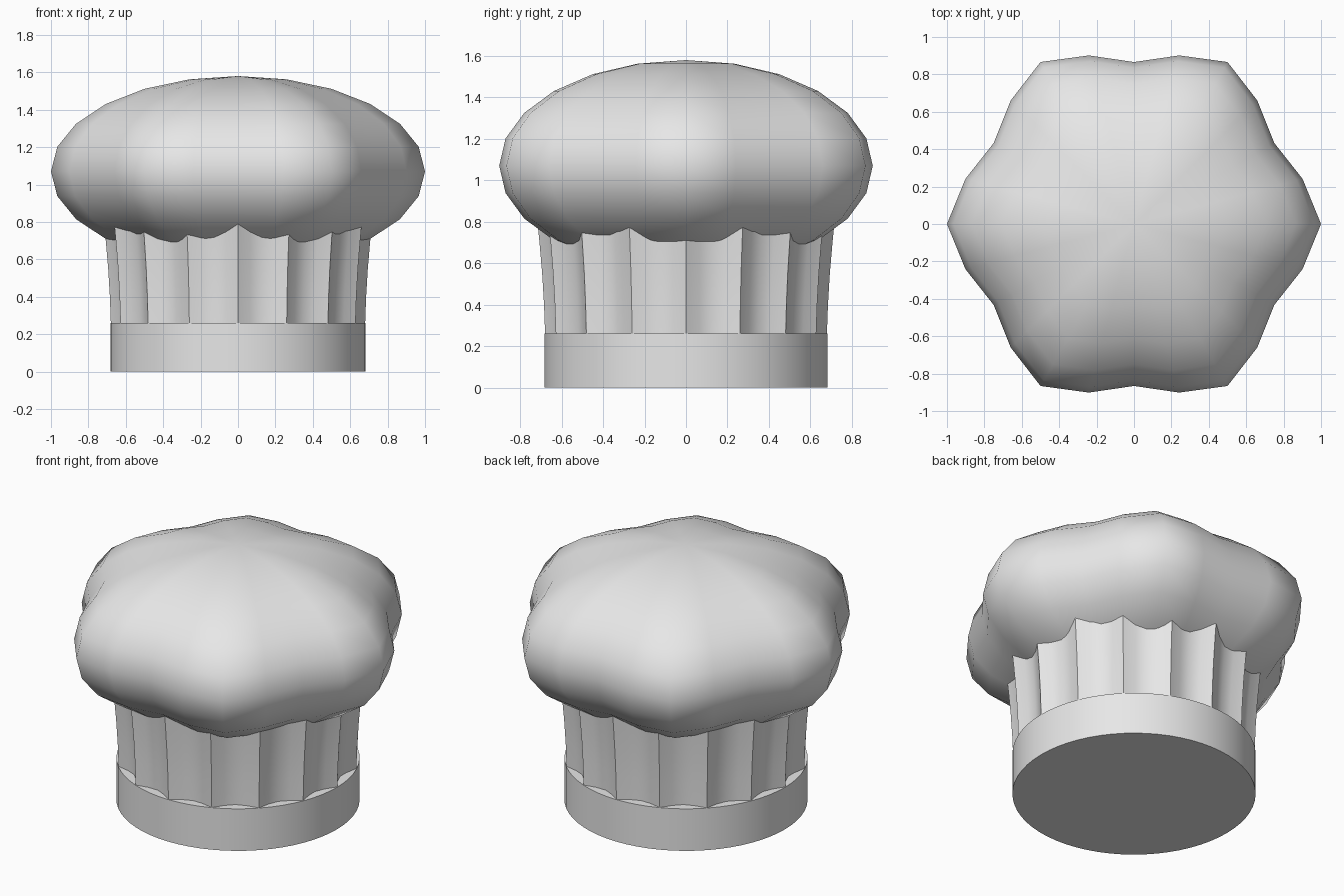
import bpy, bmesh, math

if "Cube" in bpy.data.objects:
    bpy.data.objects.remove(bpy.data.objects["Cube"])

white = bpy.data.materials.new("white_cloth")
white.diffuse_color = (0.8, 0.8, 0.8, 1)
white.use_nodes = True
white.node_tree.nodes["Principled BSDF"].inputs["Base Color"].default_value = white.diffuse_color


def finish(name, bm, angle):
    """Turn a bmesh into a smooth-shaded object with sharp creases."""
    bmesh.ops.recalc_face_normals(bm, faces=bm.faces)
    mesh = bpy.data.meshes.new(name)
    bm.to_mesh(mesh)
    bm.free()
    mesh.materials.append(white)
    ob = bpy.data.objects.new(name, mesh)
    bpy.context.collection.objects.link(ob)
    bpy.ops.object.select_all(action='DESELECT')
    ob.select_set(True)
    bpy.context.view_layer.objects.active = ob
    bpy.ops.object.shade_smooth_by_angle(angle=math.radians(angle))
    return ob


# Head band: solid disc with flat top and bottom
bm = bmesh.new()
bmesh.ops.create_cone(bm, cap_ends=True, segments=64, radius1=0.682,
                      radius2=0.682, depth=0.26)
bmesh.ops.translate(bm, verts=bm.verts, vec=(0, 0, 0.13))
finish("head_band", bm, 40)

# Pleated wall: 16 concave flutes meeting in sharp ridges, flaring upward
PLEATS, STEPS, DEPTH = 16, 4, 0.055
profile = [(0.26, 0.68), (0.40, 0.685), (0.55, 0.694), (0.70, 0.707), (0.85, 0.722)]
n = PLEATS * STEPS
bm = bmesh.new()
rings = []
for z, ridge in profile:
    ring = []
    for i in range(n):
        a = 2 * math.pi * i / n
        r = ridge - DEPTH * abs(math.sin(a * PLEATS / 2))
        ring.append(bm.verts.new((r * math.cos(a), r * math.sin(a), z)))
    rings.append(ring)
for lo, hi in zip(rings, rings[1:]):
    for i in range(n):
        j = (i + 1) % n
        bm.faces.new((lo[i], lo[j], hi[j], hi[i]))
finish("pleated_wall", bm, 40)

# Puffed crown: flattened sphere with six soft lobes
bm = bmesh.new()
bmesh.ops.create_uvsphere(bm, u_segments=24, v_segments=12, radius=1)
for v in bm.verts:
    lobe = 0.933 + 0.067 * math.cos(6 * math.atan2(v.co.y, v.co.x))
    v.co = (v.co.x * lobe, v.co.y * lobe, 1.07 + 0.51 * v.co.z)
finish("puffed_crown", bm, 180)
